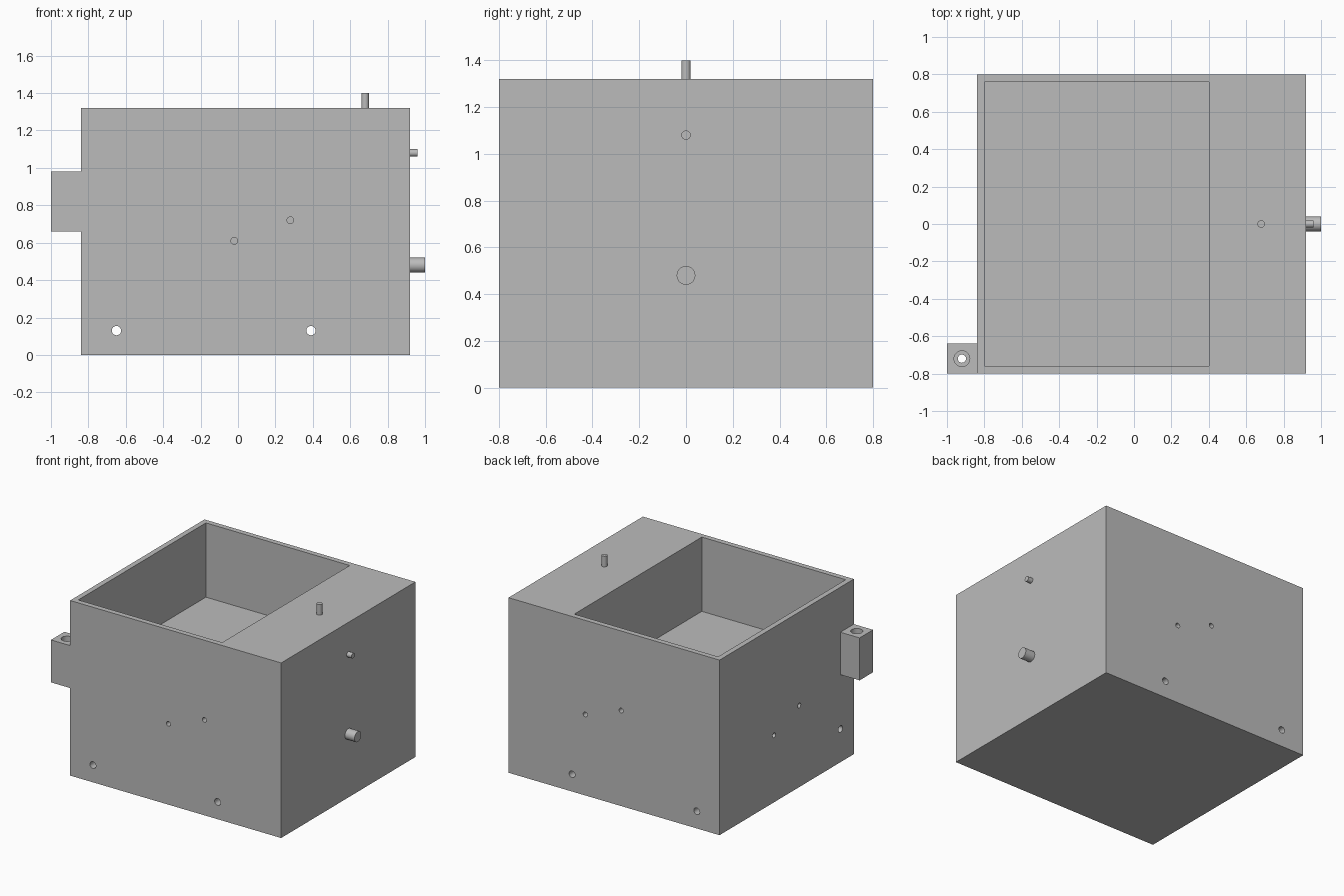
import bpy
from math import pi, radians
from mathutils import Vector

cube = bpy.data.objects.get("Cube")
if cube:
    bpy.data.objects.remove(cube, do_unlink=True)

grey = bpy.data.materials.new("plain grey")
grey.use_nodes = True
grey.diffuse_color = (0.5, 0.5, 0.5, 1)
grey.node_tree.nodes["Principled BSDF"].inputs["Base Color"].default_value = (0.5, 0.5, 0.5, 1)

TURN = {"x": (0, pi / 2, 0), "y": (pi / 2, 0, 0), "z": (0, 0, 0)}


def finish(name):
    ob = bpy.context.object
    ob.name = name
    ob.data.materials.append(grey)
    bpy.ops.object.transform_apply(location=True, rotation=True, scale=True)
    return ob


def box(name, low, high):
    low, high = Vector(low), Vector(high)
    bpy.ops.mesh.primitive_cube_add(size=1, location=(low + high) / 2)
    bpy.context.object.scale = high - low
    return finish(name)


def rod(name, centre, axis, radius, length):
    bpy.ops.mesh.primitive_cylinder_add(vertices=32, radius=radius, depth=length,
                                        location=centre, rotation=TURN[axis])
    return finish(name)


def smooth(ob):
    bpy.ops.object.select_all(action="DESELECT")
    ob.select_set(True)
    bpy.context.view_layer.objects.active = ob
    bpy.ops.object.shade_smooth_by_angle(angle=radians(30))


def cut(target, cutter):
    cutter.hide_render = True
    mod = target.modifiers.new("cut", "BOOLEAN")
    mod.operation = "DIFFERENCE"
    mod.solver = "EXACT"
    mod.object = cutter
    bpy.context.view_layer.objects.active = target
    bpy.ops.object.modifier_apply(modifier=mod.name)
    bpy.data.objects.remove(cutter, do_unlink=True)


# Main block with an open pocket
body = box("body", (-0.84, -0.8, 0), (0.92, 0.8, 1.32))
cut(body, box("pocket_cutter", (-0.8, -0.76, 0.76), (0.4, 0.76, 1.5)))

# Mounting holes running front to back
for x in (-0.65, 0.39):
    cut(body, rod("mounting_cutter", (x, 0, 0.13), "y", 0.025, 2))

# Blind screw holes in the front and back, mirrored about the middle
for side in (-1, 1):
    for x, z in ((0.13 + 0.15 * side, 0.61), (0.13 - 0.15 * side, 0.72)):
        cut(body, rod("screw_cutter", (x, 0.8 * side, z), "y", 0.018, 0.24))

# Blind holes in the side next to the bracket
for y, z, radius in ((0.15, 0.505, 0.018), (-0.15, 0.615, 0.018), (-0.64, 0.25, 0.025)):
    cut(body, rod("side_cutter", (-0.84, y, z), "x", radius, 0.24))
smooth(body)

# Side bracket with a counterbored hole
bracket = box("bracket", (-1, -0.8, 0.66), (-0.84, -0.64, 0.98))
cut(bracket, rod("bore_cutter", (-0.92, -0.72, 0.8), "z", 0.022, 1))
cut(bracket, rod("counterbore_cutter", (-0.92, -0.72, 1.0), "z", 0.042, 0.2))
smooth(bracket)

# Pins on the top and the side
smooth(rod("top_pin", (0.68, 0, 1.36), "z", 0.02, 0.08))
smooth(rod("small_side_pin", (0.94, 0, 1.08), "x", 0.02, 0.04))
smooth(rod("large_side_pin", (0.96, 0, 0.48), "x", 0.04, 0.08))
